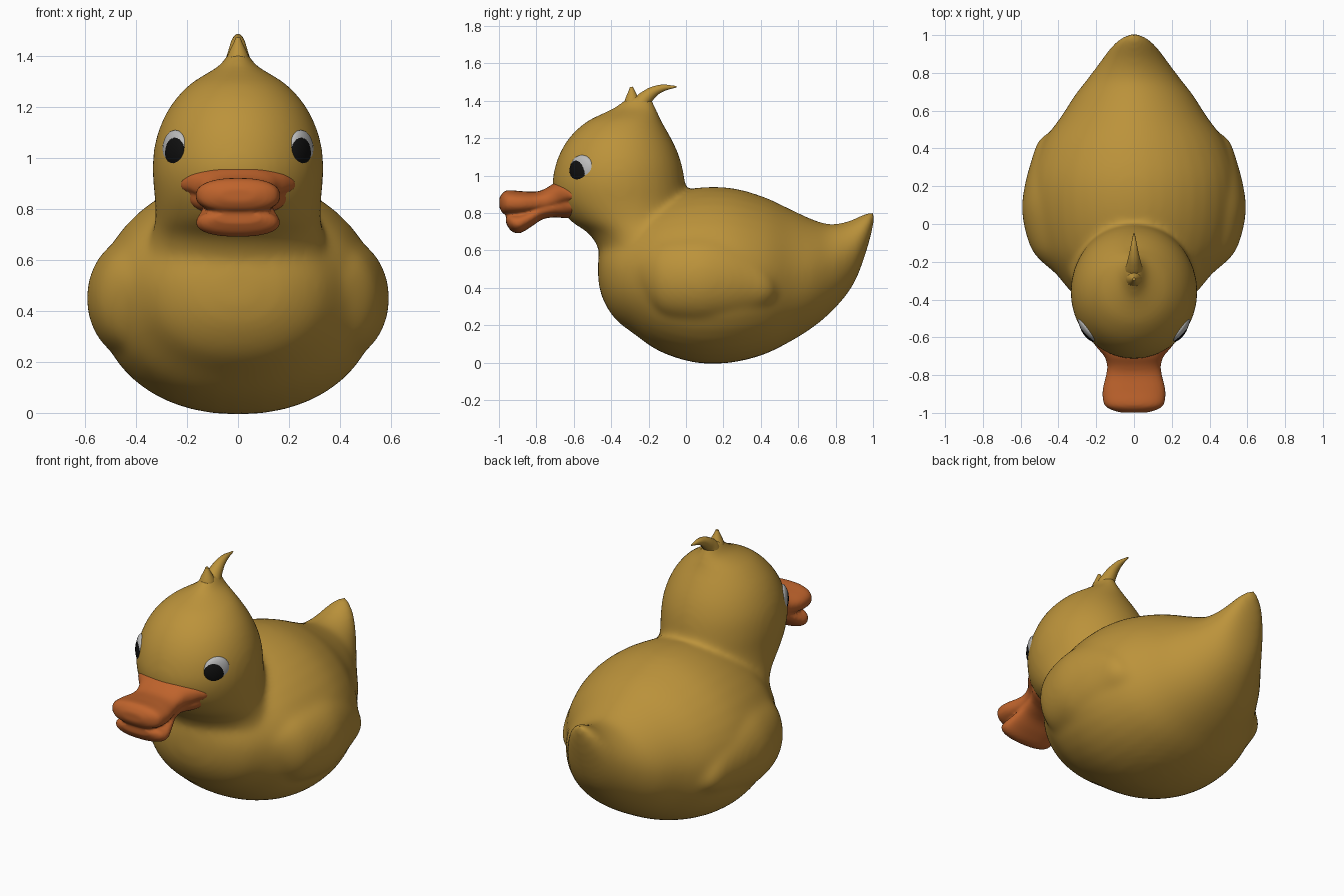
import bpy, bmesh, math
from mathutils import Vector, Matrix

if "Cube" in bpy.data.objects:
    bpy.data.objects.remove(bpy.data.objects["Cube"])


def material(name, rgb):
    m = bpy.data.materials.new(name)
    m.diffuse_color = (*rgb, 1)
    m.use_nodes = True
    m.node_tree.nodes["Principled BSDF"].inputs["Base Color"].default_value = m.diffuse_color
    return m


YELLOW = material("yellow", (0.50, 0.29, 0.043))
ORANGE = material("orange", (0.52, 0.125, 0.025))
WHITE = material("eye_white", (0.5, 0.5, 0.5))
BLACK = material("pupil_black", (0.005, 0.005, 0.005))


def spline_rows(rows, steps=4):
    """Catmull-Rom resampling of section rows."""
    out = []
    for i in range(len(rows) - 1):
        p0, p1 = Vector(rows[max(i - 1, 0)]), Vector(rows[i])
        p2, p3 = Vector(rows[i + 1]), Vector(rows[min(i + 2, len(rows) - 1)])
        for s in range(steps):
            t = s / steps
            out.append(0.5 * (2 * p1 + (p2 - p0) * t + (2 * p0 - 5 * p1 + 4 * p2 - p3) * t * t
                              + (3 * p1 - p0 - 3 * p2 + p3) * t ** 3))
    return out + [Vector(rows[-1])]


def loft(bm, rows, axis="y", power=2.0, top_power=None, cx=0.0, n=40):
    """Rows are (position, low, high, half width) along y or z."""
    rings = []
    for pos, lo, hi, w in spline_rows(rows):
        ring = []
        for k in range(n):
            a = 2 * math.pi * k / n
            c, s = math.cos(a), math.sin(a)
            p = top_power if top_power and s > 0 else power
            x = cx + w * math.copysign(abs(c) ** (2 / p), c)
            v = (lo + hi) / 2 + (hi - lo) / 2 * math.copysign(abs(s) ** (2 / p), s)
            ring.append(bm.verts.new((x, pos, v) if axis == "y" else (x, v, pos)))
        rings.append(ring)
    for a, b in zip(rings, rings[1:]):
        for k in range(n):
            bm.faces.new((a[k], a[(k + 1) % n], b[(k + 1) % n], b[k]))
    bm.faces.new(rings[0])
    bm.faces.new(rings[-1])


def finish(bm, name, mat):
    bmesh.ops.recalc_face_normals(bm, faces=bm.faces)
    me = bpy.data.meshes.new(name)
    bm.to_mesh(me)
    bm.free()
    me.materials.append(mat)
    me.shade_smooth()
    ob = bpy.data.objects.new(name, me)
    bpy.context.collection.objects.link(ob)
    return ob


def fuse(ob, voxel, iterations):
    """Weld overlapping volumes into one soft skin."""
    rm = ob.modifiers.new("fuse", "REMESH")
    rm.mode = "VOXEL"
    rm.voxel_size = voxel
    rm.use_smooth_shade = True
    sm = ob.modifiers.new("soften", "SMOOTH")
    sm.factor = 0.5
    sm.iterations = iterations


# Body with tail, head and wings, fused into one skin
bm = bmesh.new()
loft(bm, [(-.47, .44, .56, .06), (-.445, .34, .66, .19), (-.38, .235, .75, .31),
          (-.28, .155, .82, .40), (-.14, .06, .89, .50), (.05, .0, .935, .55),
          (.24, 0, .935, .55), (.42, .045, .885, .49), (.57, .12, .815, .385),
          (.68, .19, .765, .315), (.77, .265, .74, .245), (.86, .365, .755, .178),
          (.92, .47, .78, .135), (.975, .63, .805, .085), (1.005, .75, .81, .03)],
     power=2.15, top_power=1.85)
loft(bm, [(.45, -.43, .25, .38), (.6, -.465, .14, .375), (.69, -.52, .07, .342),
          (.76, -.62, .035, .325), (.85, -.69, .01, .328), (.95, -.715, -.003, .336),
          (1.05, -.70, -.02, .328), (1.14, -.665, -.05, .30), (1.22, -.61, -.09, .255),
          (1.29, -.53, -.13, .19), (1.335, -.44, -.15, .12), (1.36, -.39, -.16, .078),
          (1.39, -.35, -.17, .052), (1.43, -.31, -.19, .03)], axis="z")
for side in (1, -1):
    loft(bm, [(-.25, .42, .56, .03), (-.14, .26, .65, .14), (.05, .21, .69, .192),
              (.2, .22, .68, .18), (.35, .26, .61, .14), (.44, .30, .51, .107),
              (.49, .34, .43, .045)], cx=side * .40)
fuse(finish(bm, "body_and_head", YELLOW), 0.015, 24)

# Upper and lower beak, touching along a crease
bm = bmesh.new()
loft(bm, [(-.52, .87, .93, .2), (-.60, .845, .95, .228), (-.65, .835, .97, .20),
          (-.70, .815, .962, .158), (-.75, .80, .932, .142), (-.80, .795, .915, .148),
          (-.88, .787, .917, .166), (-.95, .787, .922, .16), (-.98, .80, .908, .128),
          (-.998, .83, .88, .07)], power=2.4)
loft(bm, [(-.56, .78, .92, .20), (-.62, .772, .93, .19), (-.67, .775, .91, .155),
          (-.71, .777, .89, .137), (-.77, .765, .86, .134), (-.83, .725, .825, .15),
          (-.89, .692, .803, .165), (-.935, .705, .80, .147), (-.962, .745, .785, .09)],
     power=2.3)
fuse(finish(bm, "beak", ORANGE), 0.008, 4)


# Eyes: flattened balls set into the sides of the head
def eye_part(name, side, offset, radii, mat):
    n, t = Vector((.82 * side, -.57, 0)), Vector((.57 * side, .82, 0))
    up = Vector((0, 0, 1))
    c = Vector((.246 * side, -.555, 1.035)) + t * offset[0] + n * offset[1] + up * offset[2]
    m = Matrix.Identity(4)
    for i, (ax, r) in enumerate(zip((t, n, up), radii)):
        for j in range(3):
            m[j][i] = ax[j] * r
    for j in range(3):
        m[j][3] = c[j]
    b = bmesh.new()
    bmesh.ops.create_uvsphere(b, u_segments=24, v_segments=16, radius=1, matrix=m)
    finish(b, name, mat)


for side, label in ((1, "left"), (-1, "right")):
    eye_part(label + "_eye", side, (0, 0, 0), (.077, .03, .075), WHITE)
    eye_part(label + "_pupil", side, (-.011, .006, -.008), (.065, .028, .067), BLACK)


# Crest: a curled feather and a short spike, as tapered tubes
def feather(name, pts):
    cu = bpy.data.curves.new(name, "CURVE")
    cu.dimensions = "3D"
    cu.bevel_depth = 1
    cu.bevel_resolution = 5
    cu.use_fill_caps = True
    sp = cu.splines.new("BEZIER")
    sp.bezier_points.add(len(pts) - 1)
    for p, (y, z, r) in zip(sp.bezier_points, pts):
        p.co = (0, y, z)
        p.radius = r
        p.handle_left_type = p.handle_right_type = "AUTO"
    cu.materials.append(YELLOW)
    ob = bpy.data.objects.new(name, cu)
    bpy.context.collection.objects.link(ob)
    bpy.ops.object.select_all(action="DESELECT")
    ob.select_set(True)
    bpy.context.view_layer.objects.active = ob
    bpy.ops.object.convert(target="MESH")
    bpy.ops.object.shade_smooth()


feather("crest_curl", [(-.25, 1.33, .055), (-.24, 1.38, .05), (-.205, 1.425, .037),
                       (-.14, 1.464, .022), (-.05, 1.476, .004)])
feather("crest_spike", [(-.285, 1.34, .05), (-.288, 1.40, .042), (-.292, 1.475, .008)])
